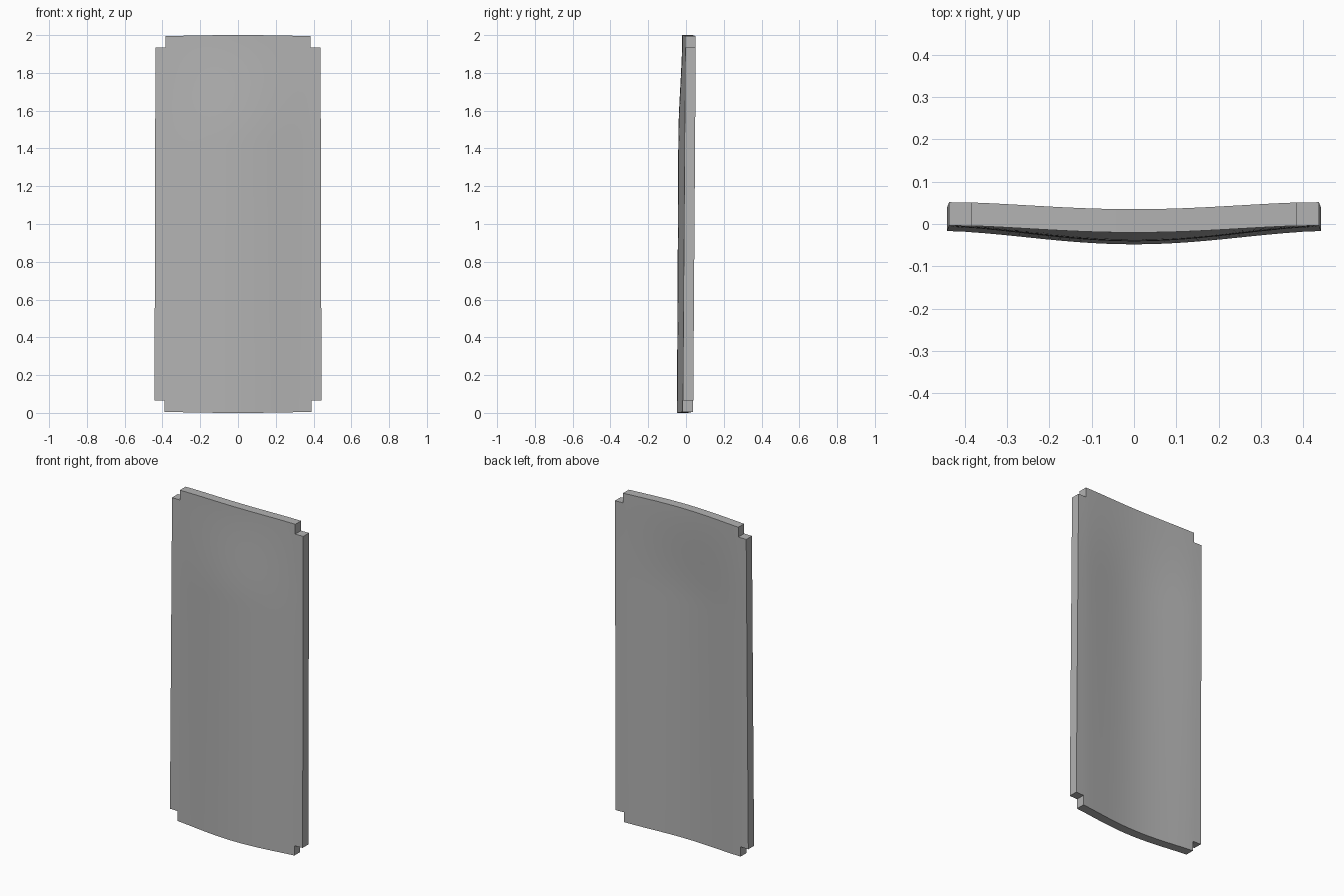
import bpy, bmesh, math

if "Cube" in bpy.data.objects:
    bpy.data.objects.remove(bpy.data.objects["Cube"], do_unlink=True)

HALF_W, NOTCH_X, NOTCH_Z, THICK = 0.44, 0.387, 0.065, 0.055

grey = bpy.data.materials.new("plain grey")
grey.use_nodes = True
colour = (0.45, 0.45, 0.45, 1)
grey.diffuse_color = colour
grey.node_tree.nodes["Principled BSDF"].inputs["Base Color"].default_value = colour


def steps(a, b, n):
    return [a + (b - a) * i / n for i in range(n)]


def front_y(x, z):
    """Shallow bulge along the middle that fades near the top."""
    rim = -0.017 + 0.007 * z
    fade = min(max((z - 1.45) / 0.55, 0), 1)
    depth = 0.031 + 0.002 * z - 0.018 * fade * fade * (3 - 2 * fade)
    bulge = (0.5 + 0.5 * math.cos(math.pi * min(abs(x) / HALF_W, 1))) ** 0.8
    return rim - depth * bulge


# Grid lines that fall exactly on the notch edges
xs = [-HALF_W] + steps(-NOTCH_X, NOTCH_X, 32) + [NOTCH_X, HALF_W]
zs = [0] + steps(NOTCH_Z, 2 - NOTCH_Z, 40) + steps(2 - NOTCH_Z, 2, 2) + [2]

# Curved front sheet without its four corners
bm = bmesh.new()
verts = {}


def vert(i, j):
    if (i, j) not in verts:
        x, z = xs[i], zs[j]
        crown = 0.006 * (x / NOTCH_X) ** 2
        lift = crown if z == 0 else -crown if z == 2 else 0
        verts[i, j] = bm.verts.new((x * (1.005 - 0.006 * z), front_y(x, z), z + lift))
    return verts[i, j]


for i in range(len(xs) - 1):
    for j in range(len(zs) - 1):
        mid_x, mid_z = (xs[i] + xs[i + 1]) / 2, (zs[j] + zs[j + 1]) / 2
        if abs(mid_x) > NOTCH_X and abs(mid_z - 1) > 1 - NOTCH_Z:
            continue
        bm.faces.new([vert(i, j), vert(i + 1, j), vert(i + 1, j + 1), vert(i, j + 1)])

# Thicken straight back, keeping the front sheet
back = bmesh.ops.extrude_face_region(bm, geom=bm.faces[:], use_keep_orig=True)
moved = [g for g in back["geom"] if isinstance(g, bmesh.types.BMVert)]
bmesh.ops.translate(bm, verts=moved, vec=(0, THICK, 0))
bmesh.ops.recalc_face_normals(bm, faces=bm.faces[:])

mesh = bpy.data.meshes.new("curved_panel")
bm.to_mesh(mesh)
bm.free()
mesh.materials.append(grey)
panel = bpy.data.objects.new("curved_panel", mesh)
bpy.context.collection.objects.link(panel)
bpy.context.view_layer.objects.active = panel
panel.select_set(True)
bpy.ops.object.shade_smooth_by_angle(angle=math.radians(30))
